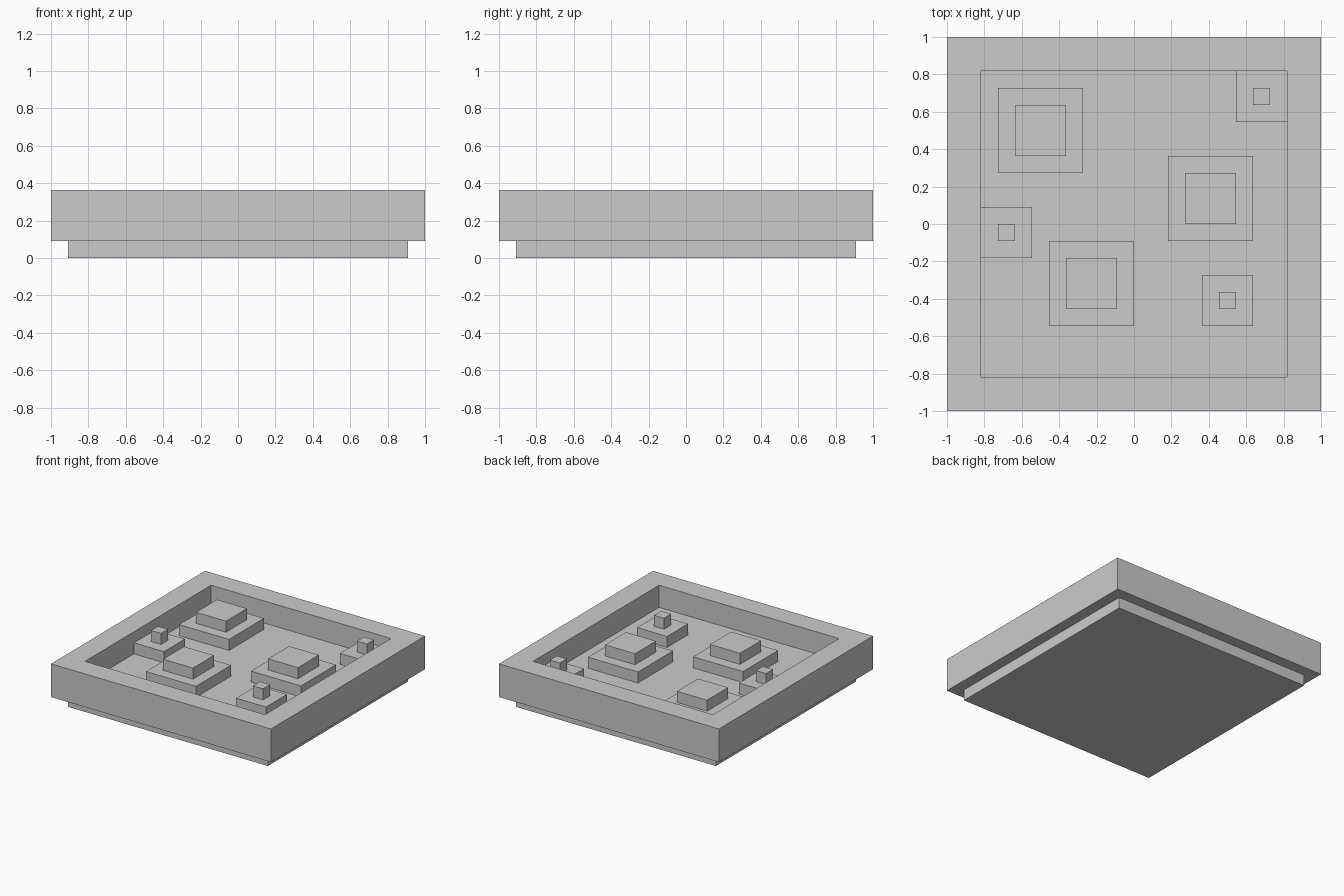
import bpy, bmesh

if "Cube" in bpy.data.objects:
    bpy.data.objects.remove(bpy.data.objects["Cube"])

U = 1 / 11  # the model sits on a grid of 22 cells across


def stepped_square(name, rings, center=(0, 0)):
    """Closed solid from stacked square rings of (half width, height), in cells."""
    cx, cy = center
    bm = bmesh.new()
    loops = []
    for half, z in rings:
        loops.append([bm.verts.new(((cx + sx * half) * U, (cy + sy * half) * U, z * U))
                      for sx, sy in ((-1, -1), (1, -1), (1, 1), (-1, 1))])
    for a, b in zip(loops, loops[1:]):
        for i in range(4):
            j = (i + 1) % 4
            bm.faces.new((a[i], a[j], b[j], b[i]))
    bm.faces.new(loops[0][::-1])
    bm.faces.new(loops[-1])
    bmesh.ops.recalc_face_normals(bm, faces=bm.faces)
    mesh = bpy.data.meshes.new(name)
    bm.to_mesh(mesh)
    bm.free()
    obj = bpy.data.objects.new(name, mesh)
    bpy.context.collection.objects.link(obj)
    return obj


# Tray: recessed foot, overhanging rim and sunken floor
stepped_square("tray", [(10, 0), (10, 1), (11, 1), (11, 4), (9, 4), (9, 2)])

# Large two-tier blocks standing on the floor
for i, c in enumerate([(-5.5, 5.5), (4.5, 1.5), (-2.5, -3.5)], 1):
    stepped_square(f"large_stepped_block_{i}", [(2.5, 2), (2.5, 3), (1.5, 3), (1.5, 4)], c)

# Small blocks with a narrow stud on top
for i, c in enumerate([(7.5, 7.5), (-7.5, -0.5), (5.5, -4.5)], 1):
    stepped_square(f"small_stepped_block_{i}", [(1.5, 2), (1.5, 3), (0.5, 3), (0.5, 4)], c)
